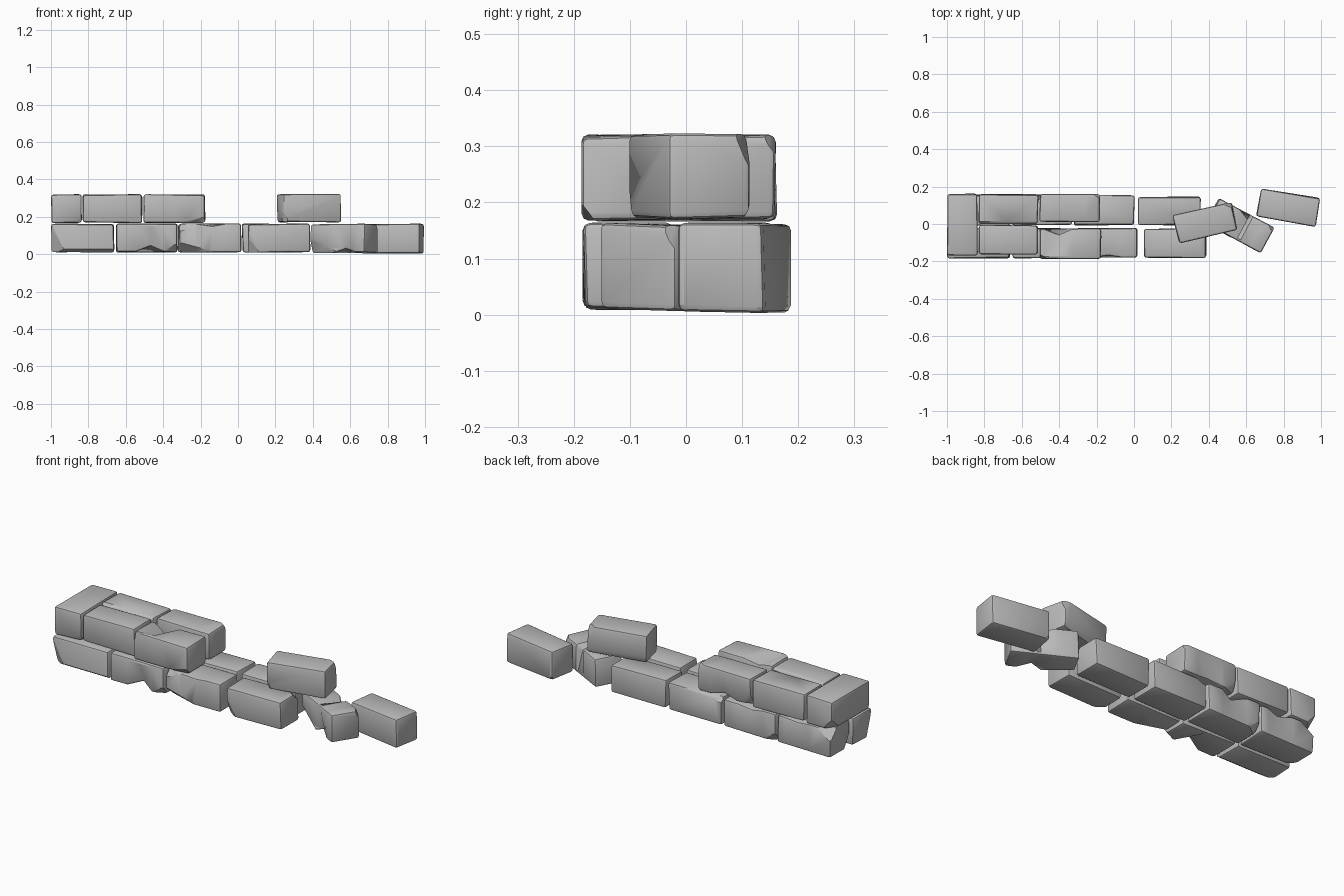
import bpy
import bmesh
import math
import random
from mathutils import Vector, Matrix

random.seed(4)
default = bpy.data.objects.get("Cube")
if default:
    bpy.data.objects.remove(default, do_unlink=True)

# One grey stone colour
stone = bpy.data.materials.new("grey stone")
stone.use_nodes = True
grey = (0.5, 0.5, 0.5, 1)
stone.diffuse_color = grey
stone.node_tree.nodes["Principled BSDF"].inputs["Base Color"].default_value = grey

SIDES = {"start": (0, -1), "end": (0, 1), "front": (1, -1),
         "back": (1, 1), "low": (2, -1), "high": (2, 1)}


def signs(words):
    s = Vector((0, 0, 0))
    for word in words.split():
        axis, sign = SIDES[word]
        s[axis] = sign
    return s


def chip(bm, half, where, *depths):
    """Slice off a corner or edge; one depth per named side."""
    normal, corner = Vector((0, 0, 0)), Vector((0, 0, 0))
    for word, depth in zip(where.split(), depths):
        axis, sign = SIDES[word]
        normal[axis] = sign / depth
        corner[axis] = sign * half[axis]
    axis, sign = SIDES[where.split()[0]]
    point = corner.copy()
    point[axis] -= sign * depths[0]
    cut = bmesh.ops.bisect_plane(bm, geom=bm.verts[:] + bm.edges[:] + bm.faces[:],
                                 plane_co=point, plane_no=normal.normalized(), clear_outer=True)
    edges = [e for e in cut["geom_cut"] if isinstance(e, bmesh.types.BMEdge)]
    bmesh.ops.holes_fill(bm, edges=edges)


def dent(bm, half, where, x, depth):
    """Press a notch into a long edge at local x."""
    s = signs(where)
    for shift in (-0.08, 0, 0.07):
        bmesh.ops.bisect_plane(bm, geom=bm.verts[:] + bm.edges[:] + bm.faces[:],
                               plane_co=(x + shift, 0, 0), plane_no=(1, 0, 0))
    for v in bm.verts:
        near = all(v.co[a] * s[a] > half[a] - 0.03 for a in (1, 2) if s[a])
        if abs(v.co.x - x) < 0.001 and near:
            v.co -= s * depth


def brick(name, low, high, chips=(), dents=(), yaw=0):
    """Rounded block between two corners, chipped, dented and turned."""
    low, high = Vector(low), Vector(high)
    half, centre = (high - low) / 2, (high + low) / 2
    bm = bmesh.new()
    bmesh.ops.create_cube(bm, size=2)
    for v in bm.verts:
        v.co = Vector(c * h - c * random.uniform(0, 0.007) for c, h in zip(v.co, half))
    bmesh.ops.bevel(bm, geom=bm.edges[:], offset=0.012, segments=2, profile=0.5, affect="EDGES")
    for c in chips:
        chip(bm, half, *c)
    for d in dents:
        dent(bm, half, *d)
    bmesh.ops.triangulate(bm, faces=[f for f in bm.faces if len(f.verts) > 4])
    bmesh.ops.recalc_face_normals(bm, faces=bm.faces[:])
    mesh = bpy.data.meshes.new(name)
    bm.to_mesh(mesh)
    bm.free()
    mesh.materials.append(stone)
    mesh.shade_smooth()
    mesh.set_sharp_from_angle(angle=math.radians(32))
    obj = bpy.data.objects.new(name, mesh)
    obj.matrix_world = Matrix.Translation(centre) @ Matrix.Rotation(math.radians(yaw), 4, "Z")
    bpy.context.collection.objects.link(obj)


BASE, MID, TOP = 0.008, 0.165, 0.322

# Lower course, front row
F, B = -0.185, -0.02
brick("lower_front_brick_a", (-1, F, BASE), (-0.66, B, MID),
      [("start front low", 0.08, 0.05, 0.16), ("front low", 0.03, 0.02)])
brick("lower_front_brick_b", (-0.655, F, BASE), (-0.32, B, MID),
      [("end front low", 0.1, 0.05, 0.06)], [("front low", 0.02, 0.03)])
brick("lower_front_brick_c", (-0.315, F, BASE), (0.02, B, MID),
      [("start front low", 0.22, 0.07, 0.06), ("start front high", 0.12, 0.05, 0.05)],
      [("front high", 0.01, 0.012)])
brick("lower_front_brick_d", (0.05, F, BASE), (0.39, B, MID),
      [("start front low", 0.07, 0.05, 0.11), ("end back high", 0.08, 0.06, 0.05)])

# Lower course, back row
F, B = -0.01, 0.16
brick("lower_back_brick_a", (-0.99, F, BASE), (-0.66, B, MID),
      [("start back high", 0.1, 0.06, 0.07), ("start front low", 0.05, 0.06, 0.1)],
      [("back high", 0.05, 0.015)])
brick("lower_back_brick_b", (-0.655, F, BASE), (-0.33, B, MID),
      [("start back low", 0.08, 0.05, 0.06)], [("back high", 0, 0.025)])
brick("lower_back_brick_c", (-0.325, F, BASE), (0.005, B, MID),
      [("start back high", 0.1, 0.04, 0.04)])
brick("lower_back_brick_d", (0.02, F, BASE), (0.36, 0.15, MID),
      [("end front high", 0.08, 0.05, 0.04)])

# Upper course
brick("upper_end_brick", (-1, -0.172, MID), (-0.835, 0.165, TOP),
      [("start back low", 0.06, 0.08, 0.07), ("end front low", 0.06, 0.03, 0.05)])
brick("upper_front_brick_a", (-0.832, -0.165, MID), (-0.51, -0.005, TOP),
      [("back high", 0.015, 0.02)])
brick("upper_front_brick_b", (-0.508, -0.19, MID), (-0.172, -0.02, TOP),
      [("end front low", 0.2, 0.03, 0.04), ("start front high", 0.06, 0.03, 0.1)],
      [("back high", -0.06, 0.03)])
brick("upper_back_brick_a", (-0.832, 0, MID), (-0.51, 0.162, TOP),
      [("front high", 0.015, 0.02)])
brick("upper_back_brick_b", (-0.508, 0.008, MID), (-0.178, 0.162, TOP),
      [("start back low", 0.1, 0.04, 0.08), ("end back high", 0.05, 0.03, 0.05)],
      [("back low", 0.01, 0.015)])

# Loose and fallen bricks
brick("loose_top_brick", (0.217, -0.073, MID + 0.002), (0.545, 0.087, TOP + 0.002),
      [("end back high", 0.06, 0.04, 0.09), ("start front low", 0.04, 0.04, 0.1),
       ("back low", 0.02, 0.04)], yaw=13)
brick("fallen_middle_brick", (0.395, -0.09, 0.004), (0.735, 0.07, MID),
      [("start front low", 0.2, 0.05, 0.1), ("end back high", 0.05, 0.03, 0.06)],
      [("front low", 0.04, 0.02), ("back high", 0.02, 0.025)], yaw=-28)
brick("fallen_end_brick", (0.66, 0.009, 0), (0.99, 0.169, MID),
      [("end back low", 0.02, 0.06, 0.03), ("end front low", 0.02, 0.06, 0.03),
       ("start back low", 0.05, 0.03, 0.04)], yaw=-9.5)
